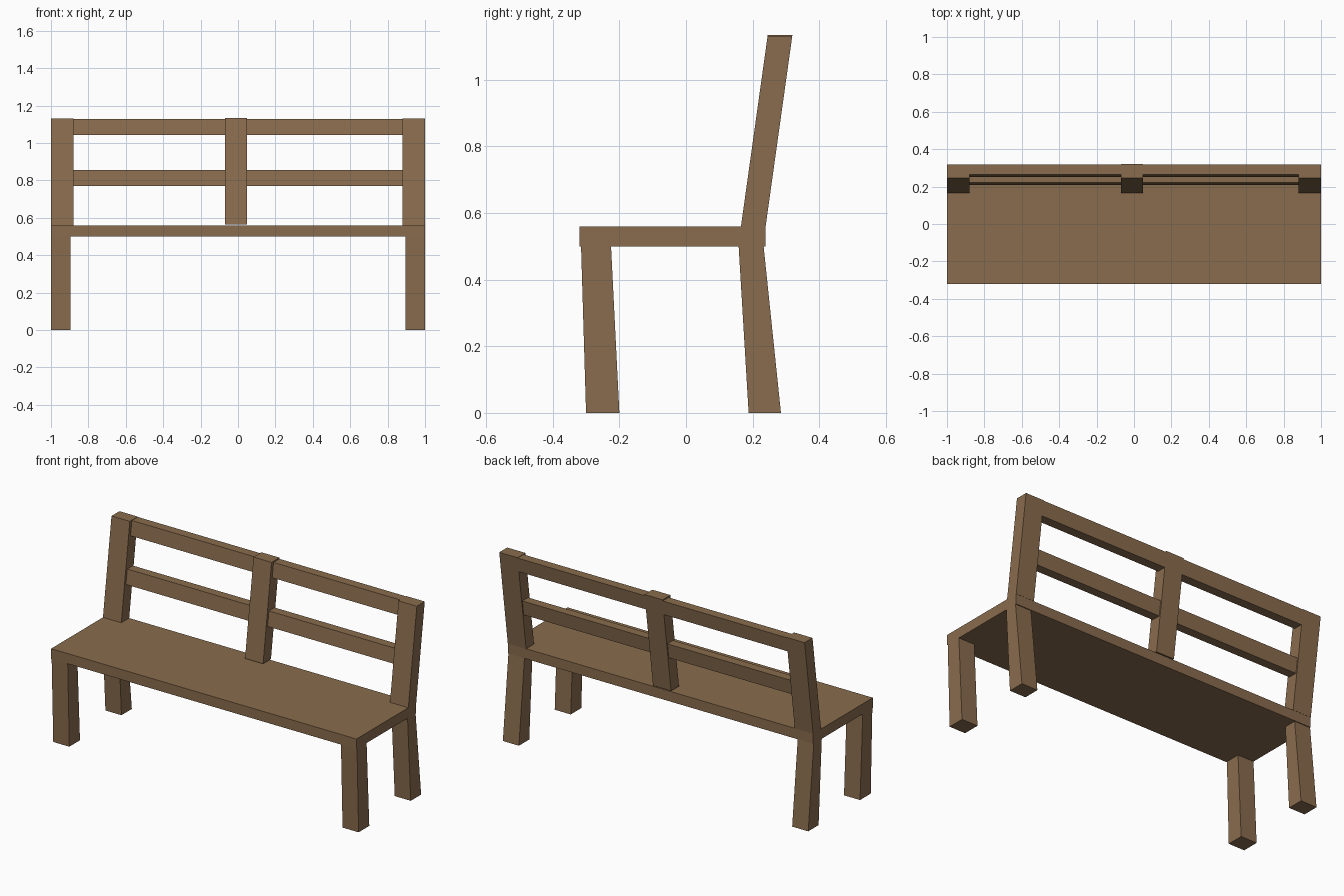
import bpy, bmesh

if "Cube" in bpy.data.objects:
    bpy.data.objects.remove(bpy.data.objects["Cube"])

wood = bpy.data.materials.new("wood")
wood.diffuse_color = (0.25, 0.15, 0.075, 1)
wood.use_nodes = True
wood.node_tree.nodes["Principled BSDF"].inputs["Base Color"].default_value = wood.diffuse_color


def beam(name, x0, x1, profile):
    """Extrude a side (y, z) profile from x0 to x1."""
    bm = bmesh.new()
    face = bm.faces.new([bm.verts.new((x0, y, z)) for y, z in profile])
    ext = bmesh.ops.extrude_face_region(bm, geom=[face])
    verts = [g for g in ext["geom"] if isinstance(g, bmesh.types.BMVert)]
    bmesh.ops.translate(bm, verts=verts, vec=(x1 - x0, 0, 0))
    bmesh.ops.recalc_face_normals(bm, faces=bm.faces)
    mesh = bpy.data.meshes.new(name)
    bm.to_mesh(mesh)
    bm.free()
    mesh.materials.append(wood)
    ob = bpy.data.objects.new(name, mesh)
    bpy.context.collection.objects.link(ob)
    return ob


def slanted(z0, front0, back0, z1, front1, back1):
    """Four-sided profile with level ends and leaning sides."""
    return [(front0, z0), (back0, z0), (back1, z1), (front1, z1)]


def lean(z):
    """Backward shift of the backrest at height z."""
    return (z - 0.56) * 0.14


def back_profile(z0, z1, front=0.165, back=0.239):
    return slanted(z0, front + lean(z0), back + lean(z0),
                   z1, front + lean(z1), back + lean(z1))


# Seat slab
beam("seat", -1, 1, slanted(0.50, -0.32, 0.238, 0.56, -0.32, 0.238))

# Splayed legs and outer backrest posts
for side, x0, x1 in (("left", -1, -0.895), ("right", 0.895, 1)):
    beam("front_leg_" + side, x0, x1, slanted(0, -0.30, -0.20, 0.50, -0.315, -0.225))
    beam("back_leg_" + side, x0, x1, slanted(0, 0.188, 0.285, 0.50, 0.158, 0.233))
for side, x0, x1 in (("left", -1, -0.88), ("right", 0.88, 1)):
    beam("back_post_" + side, x0, x1, back_profile(0.56, 1.13))

# Middle backrest post, slightly off centre
beam("back_post_middle", -0.07, 0.048, back_profile(0.565, 1.135))

# Backrest rails, set back from the post fronts
for side, x0, x1 in (("left", -0.88, -0.07), ("right", 0.048, 0.88)):
    beam("top_rail_" + side, x0, x1, back_profile(1.042, 1.128, 0.184, 0.239))
    beam("lower_rail_" + side, x0, x1, back_profile(0.77, 0.857, 0.179, 0.232))
